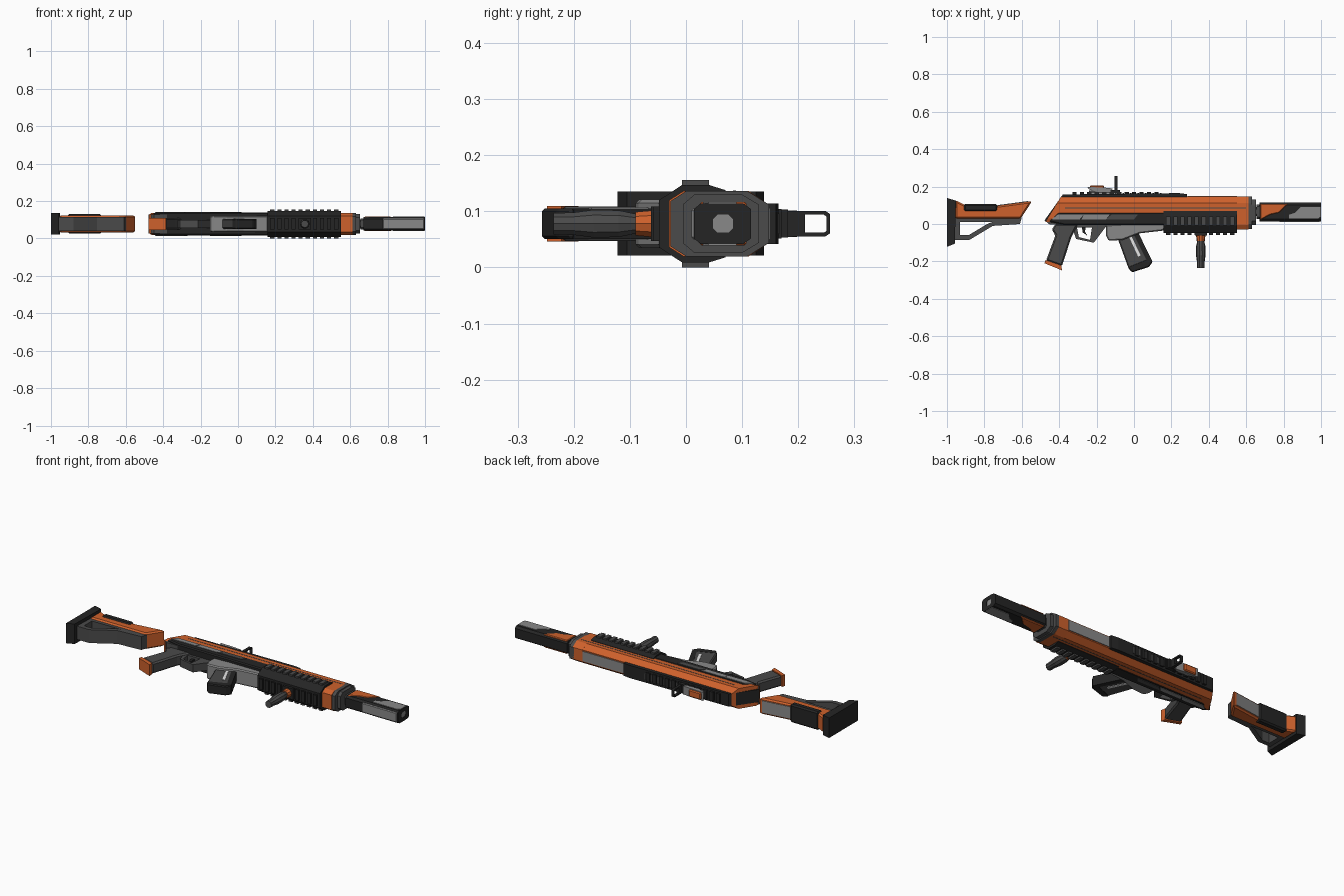
import bpy, bmesh, math
from mathutils import Vector

ZC = 0.078  # mid plane: the model lies on its side


def material(name, rgb):
    m = bpy.data.materials.new(name)
    m.diffuse_color = (*rgb, 1)
    return m


ORANGE = material("orange", (0.62, 0.12, 0.025))
BLACK = material("black", (0.018, 0.018, 0.018))
DARK = material("dark grey", (0.07, 0.07, 0.07))
LIGHT = material("light grey", (0.25, 0.25, 0.25))
WHITE = material("white", (0.8, 0.8, 0.8))


def finish(name, bm, mat, bevel=0):
    bmesh.ops.recalc_face_normals(bm, faces=bm.faces)
    me = bpy.data.meshes.new(name)
    bm.to_mesh(me)
    bm.free()
    me.materials.append(mat)
    ob = bpy.data.objects.new(name, me)
    bpy.context.collection.objects.link(ob)
    if bevel:
        b = ob.modifiers.new("bevel", 'BEVEL')
        b.width, b.segments, b.limit_method = bevel, 1, 'ANGLE'
    return ob


def solid(name, lo, hi, mat, bevel=0, holes=None):
    """Prism between two matching outlines, with an optional matching hole."""
    bm = bmesh.new()
    loops = [[bm.verts.new(p) for p in l] for l in (lo, hi, *(holes or ()))]

    def bridge(a, b):
        for i in range(len(a)):
            j = (i + 1) % len(a)
            bm.faces.new((a[i], a[j], b[j], b[i]))
    bridge(loops[0], loops[1])
    if holes:
        bridge(loops[2], loops[3])
        bridge(loops[0], loops[2])
        bridge(loops[1], loops[3])
    else:
        bm.faces.new(loops[0])
        bm.faces.new(loops[1])
    return finish(name, bm, mat, bevel)


def side(name, pts, h, mat, bevel=0, hole=None):
    """Side profile in x,y made 2h thick about the mid plane."""
    at = lambda l, s: [(x, y, ZC + s * h) for x, y in l]
    return solid(name, at(pts, -1), at(pts, 1), mat, bevel,
                 (at(hole, -1), at(hole, 1)) if hole else None)


def rect(x0, x1, y0, y1):
    return [(x0, y0), (x1, y0), (x1, y1), (x0, y1)]


def box(name, x0, x1, y0, y1, h, mat, bevel=0):
    return side(name, rect(x0, x1, y0, y1), h, mat, bevel)


def along(name, half, x0, x1, mat, shear=0, bevel=0, hole=None):
    """Cross-section of (y, half width) rows run along x, sheared at the rear."""
    def ring(hf, x, s):
        full = hf + [(y, -w) for y, w in reversed(hf)]
        return [(x + s * y, y, ZC + w) for y, w in full]
    return solid(name, ring(half, x0, shear), ring(half, x1, 0), mat, bevel,
                 (ring(hole, x0, 0), ring(hole, x1, 0)) if hole else None)


# ---- stock ----
side("butt_pad", [(-1, -0.122), (-0.958, -0.105), (-0.952, 0.125), (-1, 0.139)], 0.057, BLACK)
side("stock_body", [(-0.955, 0.03), (-0.605, 0.03), (-0.545, 0.122), (-0.74, 0.096),
                    (-0.9, 0.1), (-0.955, 0.127)], 0.046, ORANGE, 0.008)
side("stock_strut", [(-0.96, 0.035), (-0.6, 0.035), (-0.61, 0.0), (-0.755, -0.01),
                     (-0.88, -0.085), (-0.96, -0.085)], 0.038, DARK,
     hole=[(-0.93, 0.01), (-0.75, 0.012), (-0.765, 0.008), (-0.785, 0.0),
           (-0.885, -0.06), (-0.93, -0.06)])
box("cheek_rest", -0.91, -0.73, 0.068, 0.106, 0.052, BLACK, 0.008)
side("stock_top_panel", [(-0.73, 0.09), (-0.57, 0.11), (-0.565, 0.123), (-0.73, 0.101)], 0.034, LIGHT)

# ---- receiver ----
along("upper_body", [(0.01, 0.05), (0.03, 0.058), (0.112, 0.058), (0.146, 0.034)],
      -0.481, 0.6, ORANGE, shear=0.62)
side("top_cover", [(-0.478, 0.02), (-0.46, 0.02), (-0.36, 0.14), (0.283, 0.14), (0.283, 0.16),
                   (0.24, 0.165), (-0.38, 0.158)], 0.036, BLACK)
side("rear_cap", [(-0.45, -0.004), (-0.3, -0.004), (-0.3, 0.02), (-0.478, 0.02)], 0.05, DARK)
side("lower_receiver", [(-0.455, 0.012), (-0.37, -0.006), (0.17, -0.006), (0.17, 0.062),
                        (-0.405, 0.062)], 0.061, BLACK, 0.006)
for i, (x0, x1, mat) in enumerate([(-0.41, -0.29, LIGHT), (-0.12, 0.0, DARK)]):
    side(f"receiver_panel_{i}", [(x0 - 0.03, 0.025), (x1, 0.025), (x1 + 0.02, 0.05), (x0, 0.05)],
         0.064, mat)
side("ejection_panel", [(-0.28, 0.025), (-0.15, 0.025), (-0.13, 0.05), (-0.27, 0.05)], 0.063, LIGHT)
box("side_groove", -0.37, 0.6, 0.084, 0.089, 0.0588, DARK)
box("top_panel", 0.285, 0.55, 0.13, 0.15, 0.028, LIGHT)
for i in range(12):
    x = -0.33 + i * 0.04
    box(f"rail_tooth_{i}", x, x + 0.022, 0.155, 0.17, 0.026, BLACK)
    if i > 4:
        box(f"rail_slot_{i}", x + 0.028, x + 0.036, 0.155, 0.167, 0.018, DARK)

# ---- handguard ----
along("handguard", [(-0.048, 0.042), (-0.007, 0.069), (0.041, 0.069), (0.07, 0.06)],
      0.157, 0.552, BLACK)
for i in range(10):
    x = 0.172 + i * 0.038
    box(f"handguard_rib_{i}", x, x + 0.022, -0.007, 0.041, 0.078, DARK)
    box(f"bottom_tooth_{i}", x, x + 0.022, -0.058, -0.04, 0.031, BLACK)
along("front_band", [(-0.03, 0.042), (-0.005, 0.058), (0.112, 0.058), (0.148, 0.034)],
      0.55, 0.612, ORANGE)
along("front_collar", [(-0.028, 0.04), (0.0, 0.058), (0.11, 0.058), (0.148, 0.034)],
      0.605, 0.632, DARK)
along("collar_lip", [(-0.005, 0.035), (0.015, 0.052), (0.1, 0.052), (0.13, 0.034)],
      0.63, 0.652, DARK)

# ---- barrel and muzzle device ----
along("barrel", [(0.042, 0.012), (0.054, 0.024), (0.078, 0.024), (0.09, 0.012)], 0.64, 0.68, DARK)
along("muzzle_device", [(0.014, 0.026), (0.026, 0.036), (0.102, 0.036), (0.116, 0.026)],
      0.67, 1.0, BLACK, hole=[(0.048, 0.008), (0.056, 0.016), (0.076, 0.016), (0.084, 0.008)])
along("bore_plug", [(0.045, 0.018), (0.087, 0.018)], 0.68, 0.95, BLACK)
along("muzzle_rear", [(0.028, 0.02), (0.038, 0.03), (0.094, 0.03), (0.104, 0.02)], 0.655, 0.672, DARK)
side("muzzle_orange_panel", [(0.675, 0.022), (0.73, 0.05), (0.775, 0.06), (0.825, 0.108),
                             (0.675, 0.108)], 0.039, ORANGE, 0.004)
side("muzzle_grey_panel", [(0.83, 0.03), (0.985, 0.03), (0.998, 0.04), (0.998, 0.09),
                           (0.89, 0.09), (0.86, 0.06), (0.83, 0.05)], 0.039, LIGHT)
box("muzzle_under_plate", 0.775, 0.995, 0.01, 0.03, 0.028, LIGHT, 0.004)

# ---- grip, trigger and guard ----
side("pistol_grip", [(-0.42, 0.0), (-0.3, 0.0), (-0.335, -0.07), (-0.385, -0.225),
                     (-0.47, -0.195), (-0.42, -0.06), (-0.44, -0.03)], 0.031, DARK, 0.008)
side("grip_base", [(-0.473, -0.192), (-0.388, -0.222), (-0.385, -0.248), (-0.478, -0.21)],
     0.032, ORANGE)
side("trigger_guard", [(-0.335, 0.0), (-0.14, 0.0), (-0.215, -0.1), (-0.31, -0.08)], 0.022, DARK,
     hole=[(-0.305, -0.02), (-0.225, -0.02), (-0.235, -0.085), (-0.295, -0.07)])
side("trigger", [(-0.28, 0.0), (-0.255, 0.0), (-0.262, -0.04), (-0.25, -0.062), (-0.275, -0.045)],
     0.01, BLACK)

# ---- magazine ----
side("magazine_well", [(-0.15, -0.005), (0.17, 0.012), (0.16, -0.035), (0.03, -0.05),
                       (-0.06, -0.085), (-0.135, -0.09), (-0.15, -0.06)], 0.043, LIGHT, 0.006)
side("magazine", [(-0.09, -0.07), (0.02, -0.04), (0.095, -0.2), (0.085, -0.222), (-0.01, -0.257),
                  (-0.03, -0.235)], 0.026, DARK, 0.006)
side("magazine_base", [(0.085, -0.18), (0.098, -0.205), (0.08, -0.23), (-0.01, -0.258),
                       (-0.032, -0.235), (-0.028, -0.225)], 0.027, BLACK, 0.005)
side("magazine_front_edge", [(-0.005, -0.05), (0.02, -0.04), (0.098, -0.2), (0.075, -0.21)],
     0.027, BLACK)
side("magazine_window", [(-0.026, -0.07), (-0.014, -0.066), (0.036, -0.168), (0.022, -0.174)],
     0.0285, WHITE)

# ---- fore grip: turned about the y direction ----
def turned(name, rows, mat, n=10):
    bm = bmesh.new()
    rings = [[bm.verts.new((0.357 + r * math.cos(a), y, ZC + r * math.sin(a)))
              for a in (2 * math.pi * k / n for k in range(n))] for y, r in rows]
    for a, b in zip(rings, rings[1:]):
        for k in range(n):
            bm.faces.new((a[k], a[(k + 1) % n], b[(k + 1) % n], b[k]))
    bm.faces.new(rings[0])
    bm.faces.new(rings[-1])
    finish(name, bm, mat)


box("fore_grip_mount", 0.325, 0.39, -0.062, -0.045, 0.031, BLACK)
turned("fore_grip_collar", [(-0.06, 0.025), (-0.09, 0.022)], ORANGE)
turned("fore_grip", [(-0.088, 0.018), (-0.12, 0.025), (-0.165, 0.026), (-0.2, 0.021),
                     (-0.236, 0.02)], DARK)

# ---- sights ----
box("sight_base", -0.24, -0.11, 0.162, 0.178, 0.018, DARK)
side("sight_body", [(-0.2, 0.172), (-0.12, 0.172), (-0.115, 0.19), (-0.16, 0.195), (-0.25, 0.198),
                    (-0.24, 0.185)], 0.024, LIGHT)
box("sight_top", -0.235, -0.16, 0.19, 0.206, 0.02, ORANGE, 0.005)
box("ring_base", -0.125, -0.075, 0.162, 0.182, 0.025, BLACK)
box("ring_post", -0.103, -0.087, 0.175, 0.206, 0.023, BLACK)
along("ring_sight", [(0.202, 0.023), (0.248, 0.023), (0.257, 0.017)], -0.103, -0.087, BLACK,
      hole=[(0.212, 0.016), (0.246, 0.016), (0.25, 0.013)])
